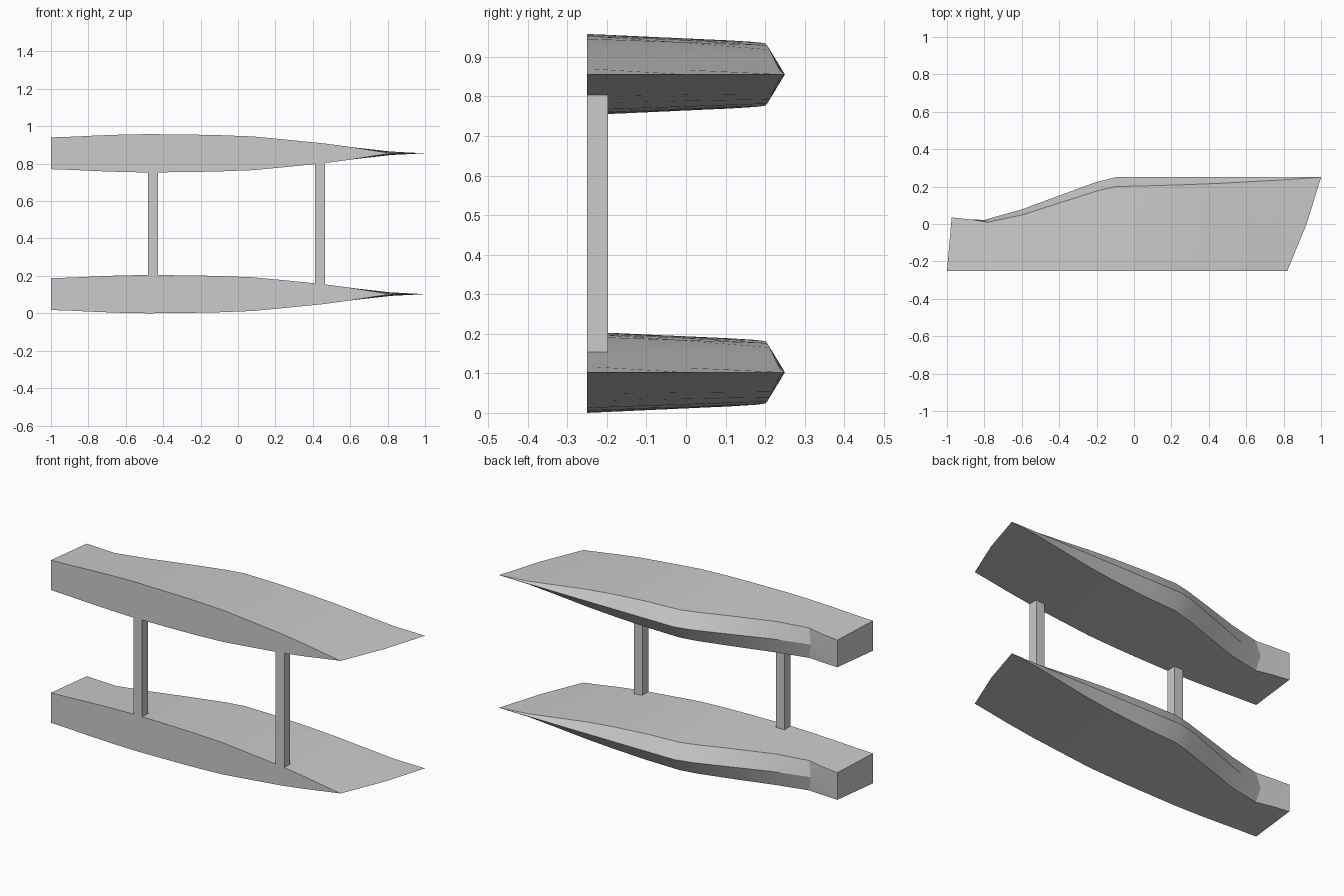
import bpy, bmesh

if "Cube" in bpy.data.objects:
    bpy.data.objects.remove(bpy.data.objects["Cube"])

# Each station: near x, near half height, ridge x, ridge y, ridge half height, edge x, edge y
STATIONS = [
    (-1.00, .085, -.975, .035, .077, -.975, .035),
    (-.88, .089, -.87, .024, .080, -.87, .024),
    (-.78, .094, -.78, .010, .085, -.80, .022),
    (-.62, .100, -.60, .048, .088, -.60, .078),
    (-.48, .1025, -.40, .112, .086, -.40, .152),
    (-.25, .100, -.20, .176, .082, -.20, .225),
    (-.10, .097, -.10, .200, .079, -.10, .250),
    (.08, .090, .10, .205, .074, .10, .250),
    (.27, .072, .30, .211, .063, .30, .250),
    (.45, .054, .47, .218, .049, .47, .250),
    (.60, .034, .65, .228, .028, .65, .250),
    (.72, .015, .82, .238, .009, .82, .250),
    (.82, .000, 1.00, .250, .000, 1.00, .250),
]


def finish(name, bm):
    bmesh.ops.recalc_face_normals(bm, faces=bm.faces)
    mesh = bpy.data.meshes.new(name)
    bm.to_mesh(mesh)
    bm.free()
    obj = bpy.data.objects.new(name, mesh)
    bpy.context.collection.objects.link(obj)
    return obj


def section(s):
    nx, nh, rx, ry, rh, ex, ey = s
    bulge = .013 if nh == 0 else 0
    top = [(nx, -.25, nh),
           ((nx + rx) / 2 + bulge, (ry - .25) / 2, (nh + rh) / 2),
           (rx, ry, rh)]
    return top + [(ex, ey, 0)] + [(x, y, -z) for x, y, z in reversed(top)]


def make_hull(name, z):
    bm = bmesh.new()
    rings = [[bm.verts.new(p) for p in section(s)] for s in STATIONS]
    n = len(rings[0])
    for a, b in zip(rings, rings[1:]):
        for i in range(n):
            j = (i + 1) % n
            bm.faces.new((a[i], a[j], b[j], b[i]))
    bm.faces.new(rings[0])
    bmesh.ops.remove_doubles(bm, verts=bm.verts, dist=.0005)
    obj = finish(name, bm)
    obj.location.z = z
    bpy.ops.object.select_all(action='DESELECT')
    obj.select_set(True)
    bpy.context.view_layer.objects.active = obj
    bpy.ops.object.shade_smooth_by_angle(angle=.3)


def make_strut(name, x0, x1, z0, z1):
    bm = bmesh.new()
    bmesh.ops.create_cube(bm, size=1)
    bmesh.ops.scale(bm, verts=bm.verts, vec=(x1 - x0, .053, z1 - z0))
    bmesh.ops.translate(bm, verts=bm.verts, vec=((x0 + x1) / 2, -.2235, (z0 + z1) / 2))
    finish(name, bm)


# Two stacked blades with knife-edged bow and side
make_hull("lower_blade", .1025)
make_hull("upper_blade", .8555)

# Square struts flush with the flat front side
make_strut("stern_strut", -.482, -.427, .20, .76)
make_strut("bow_strut", .412, .466, .15, .808)
